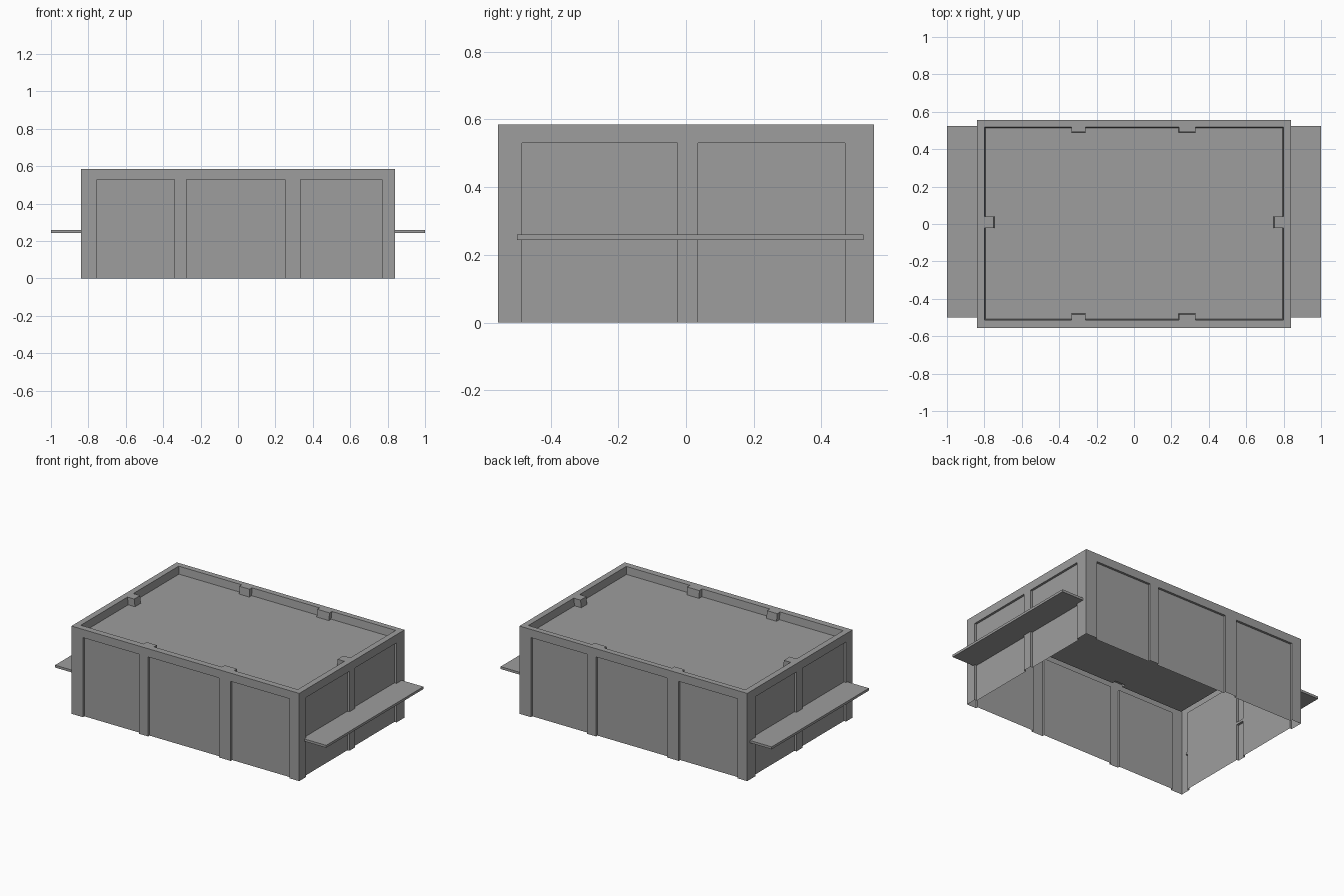
import bpy, bmesh
from math import radians
from mathutils import Matrix, Vector

if "Cube" in bpy.data.objects:
    bpy.data.objects.remove(bpy.data.objects["Cube"], do_unlink=True)

HX, HY, HEIGHT = 0.84, 0.555, 0.585      # half sizes and height of the shell
PANEL_TOP, RECESS, ROOF_Z = 0.53, 0.015, 0.535

grey = bpy.data.materials.new("plain_grey")
grey.use_nodes = True
grey.diffuse_color = (0.34, 0.34, 0.34, 1)
grey.node_tree.nodes["Principled BSDF"].inputs["Base Color"].default_value = grey.diffuse_color


def finish(name, bm):
    mesh = bpy.data.meshes.new(name)
    bm.to_mesh(mesh)
    bm.free()
    mesh.materials.append(grey)
    obj = bpy.data.objects.new(name, mesh)
    bpy.context.collection.objects.link(obj)
    return obj


# Wall of one side: full-height pilasters between recessed panels
def wall(name, half, dist, angle, panels):
    bm = bmesh.new()
    out, inn = -dist, -dist + RECESS

    def quad(*pts):
        bm.faces.new([bm.verts.new(p) for p in pts])

    def upright(a, b, y, z0, z1):
        quad((a, y, z0), (b, y, z0), (b, y, z1), (a, y, z1))

    edge = -half
    for a, b in panels:
        upright(edge, a, out, 0, HEIGHT)
        upright(a, b, inn, 0, PANEL_TOP)
        upright(a, b, out, PANEL_TOP, HEIGHT)
        for u, y0, y1 in ((a, out, inn), (b, inn, out)):
            quad((u, y0, 0), (u, y1, 0), (u, y1, PANEL_TOP), (u, y0, PANEL_TOP))
        quad((a, inn, PANEL_TOP), (b, inn, PANEL_TOP), (b, out, PANEL_TOP), (a, out, PANEL_TOP))
        edge = b
    upright(edge, half, out, 0, HEIGHT)
    bmesh.ops.remove_doubles(bm, verts=bm.verts, dist=0.0001)
    bm.transform(Matrix.Rotation(radians(angle), 4, "Z"))
    finish(name, bm)


long_panels = [(-0.755, -0.34), (-0.275, 0.25), (0.335, 0.77)]
short_panels = [(-0.485, -0.025), (0.035, 0.47)]
mirrored = [(-b, -a) for a, b in reversed(short_panels)]
wall("front_wall", HX, HY, 0, long_panels)
wall("back_wall", HX, HY, 180, long_panels)
wall("left_wall", HY, HX, 90, short_panels)
wall("right_wall", HY, HX, -90, mirrored)

# Sunken roof with a parapet rim and small blocks on its inner side
IX, IY0, IY1 = 0.8, -0.513, 0.518
blocks = [(-0.335, -0.26), (0.24, 0.33)]
inner = [(-IX, IY0)]
for a, b in blocks:
    inner += [(a, IY0), (a, IY0 + 0.03), (b, IY0 + 0.03), (b, IY0)]
inner += [(IX, IY0), (IX, -0.022), (IX - 0.05, -0.022), (IX - 0.05, 0.04), (IX, 0.04), (IX, IY1)]
for a, b in reversed(blocks):
    inner += [(b, IY1), (b, IY1 - 0.025), (a, IY1 - 0.025), (a, IY1)]
inner += [(-IX, IY1), (-IX, 0.04), (-IX + 0.05, 0.04), (-IX + 0.05, -0.022), (-IX, -0.022)]
outer = [(-HX, -HY), (HX, -HY), (HX, HY), (-HX, HY)]

bm = bmesh.new()


def loop(points, z):
    verts = [bm.verts.new((x, y, z)) for x, y in points]
    return verts, [bm.edges.new((v, verts[i - 1])) for i, v in enumerate(verts)]


_, outer_edges = loop(outer, HEIGHT)
top, inner_edges = loop(inner, HEIGHT)
bmesh.ops.triangle_fill(bm, edges=outer_edges + inner_edges, use_beauty=True, normal=Vector((0, 0, 1)))
low = [bm.verts.new((x * 0.993, y * 0.99, ROOF_Z)) for x, y in inner]
for i in range(len(top)):
    bm.faces.new((top[i - 1], top[i], low[i], low[i - 1]))
roof = bm.faces.new(low)
bmesh.ops.recalc_face_normals(bm, faces=bm.faces)
roof.normal_update()
if roof.normal.z < 0:
    bmesh.ops.reverse_faces(bm, faces=bm.faces)
finish("roof_and_parapet", bm)

# Thin ledges on the two short sides
for name, side in (("left_ledge", 1), ("right_ledge", -1)):
    bm = bmesh.new()
    bmesh.ops.create_cube(bm, size=1)
    x0 = HX - RECESS
    bm.transform(Matrix.Translation((side * (x0 + 1) / 2, 0.013, 0.252))
                 @ Matrix.Diagonal((1 - x0, 1.024, 0.016, 1)))
    finish(name, bm)
